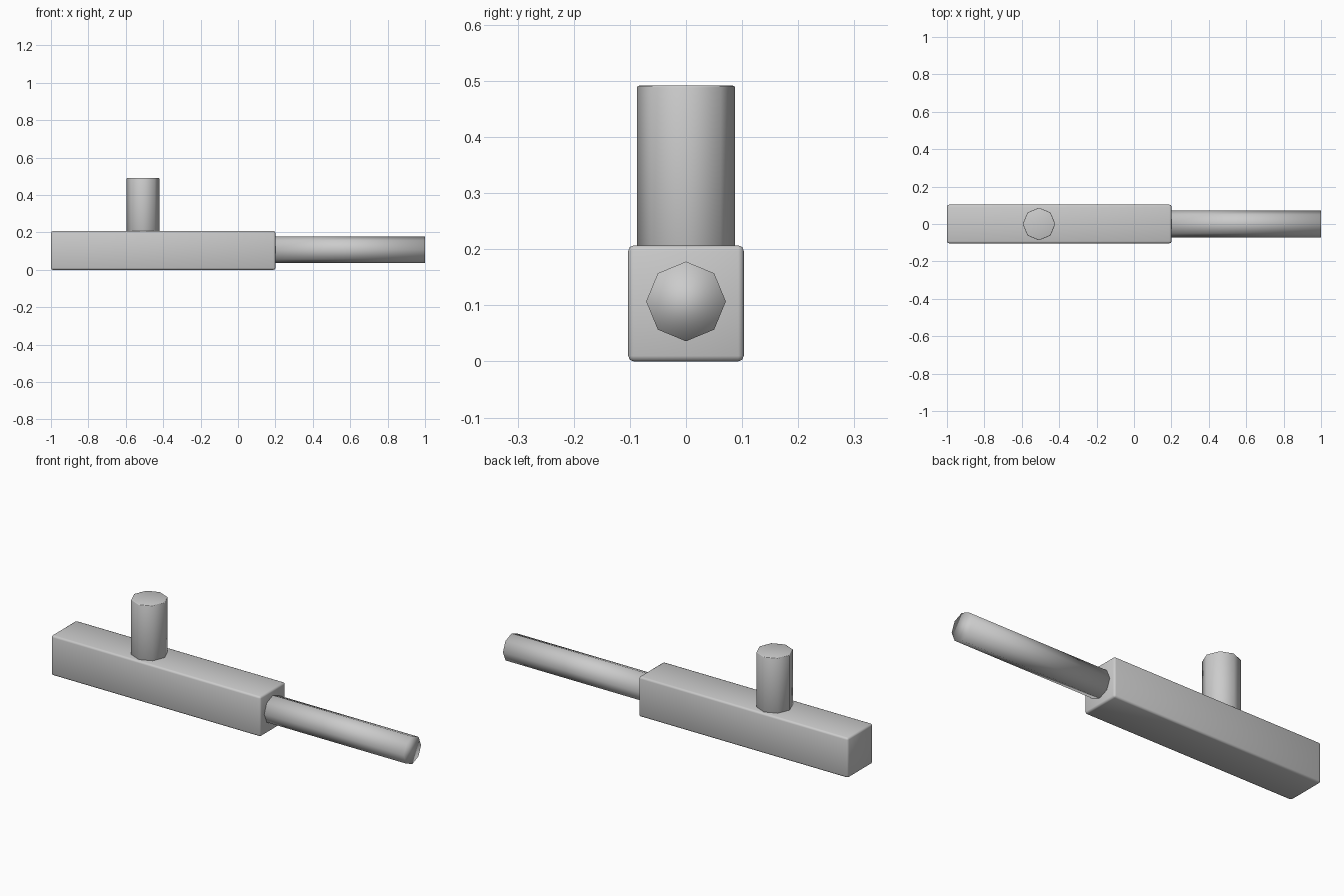
import bpy
from math import pi

if "Cube" in bpy.data.objects:
    bpy.data.objects.remove(bpy.data.objects["Cube"])


def finish(obj, name, bevel, angle=None):
    obj.name = name
    bpy.ops.object.transform_apply(location=False, rotation=True, scale=True)
    if bevel:
        mod = obj.modifiers.new("soft_edges", "BEVEL")
        mod.width = bevel
        mod.segments = 2
        mod.limit_method = "ANGLE"
        mod.angle_limit = pi / 3
    if angle:
        bpy.ops.object.shade_smooth_by_angle(angle=angle)
    else:
        bpy.ops.object.shade_smooth()
    return obj


def octagon_bar(name, radius, length, location, rotation, bevel):
    bpy.ops.mesh.primitive_cylinder_add(
        vertices=8, radius=radius, depth=length, location=location, rotation=rotation)
    return finish(bpy.context.object, name, bevel)


# Square main body with softened edges
bpy.ops.mesh.primitive_cube_add(size=1, location=(-0.4, 0, 0.1035))
body = bpy.context.object
body.scale = (1.2, 0.206, 0.207)
finish(body, "body", 0.01)

# Eight-sided rod out of the right end
octagon_bar("rod", 0.071, 0.81, (0.595, 0, 0.107), (0, pi / 2, 0), 0)

# Eight-sided upright post on top
octagon_bar("post", 0.087, 0.29, (-0.508, 0, 0.3465), (0, 0, 0), 0.003)
